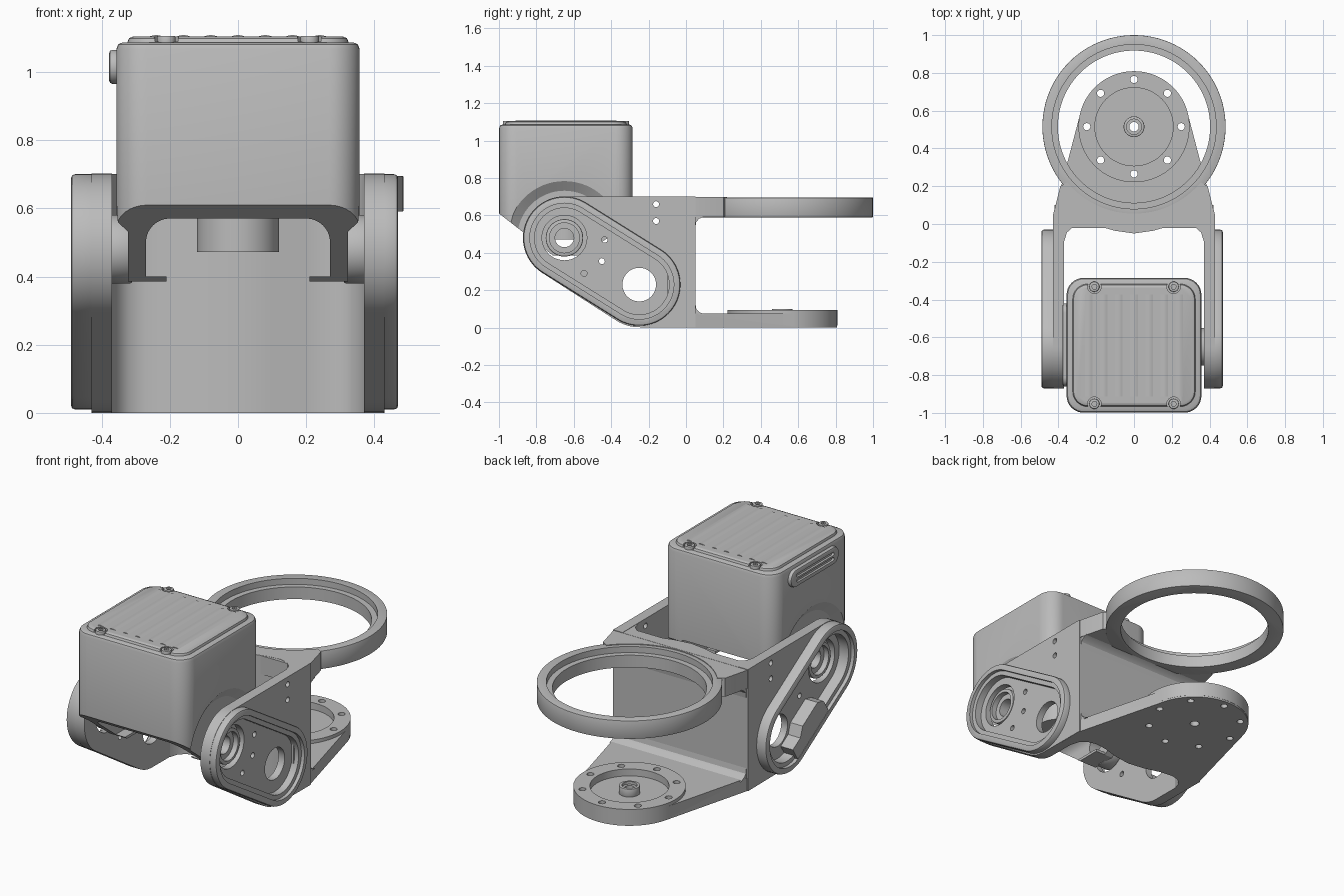
import bpy, bmesh, math
from mathutils import Vector
from mathutils.geometry import convex_hull_2d

cube = bpy.data.objects.get("Cube")
if cube:
    bpy.data.objects.remove(cube, do_unlink=True)

grey = bpy.data.materials.new("light grey metal")
grey.use_nodes = True
grey.diffuse_color = (0.5, 0.5, 0.5, 1)
grey.node_tree.nodes["Principled BSDF"].inputs["Base Color"].default_value = (0.5, 0.5, 0.5, 1)


def circle(c, r, n=64):
    return [(c[0] + r * math.cos(math.tau * i / n), c[1] + r * math.sin(math.tau * i / n))
            for i in range(n)]


def hull(*groups):
    """Convex outline around points and circles."""
    pts = [Vector(p) for g in groups for p in g]
    return [tuple(pts[i]) for i in convex_hull_2d(pts)]


def rounded(cx, cy, hx, hy, r):
    return hull(*[circle((cx + sx * (hx - r), cy + sy * (hy - r)), r, 32)
                  for sx in (-1, 1) for sy in (-1, 1)])


def prism(name, pts, lo, hi, axis="z", bevel=0, taper=None):
    """Extrude an outline along an axis; taper is (centre, scale) for the far end."""
    place = {"z": lambda a, b, t: (a, b, t),
             "x": lambda a, b, t: (t, a, b),
             "y": lambda a, b, t: (a, t, b)}[axis]
    far = pts
    if taper:
        (cx, cy), s = taper
        far = [(cx + (a - cx) * s, cy + (b - cy) * s) for a, b in pts]
    bm = bmesh.new()
    low = [bm.verts.new(place(a, b, lo)) for a, b in pts]
    top = [bm.verts.new(place(a, b, hi)) for a, b in far]
    caps = [bm.faces.new(low), bm.faces.new(top)]
    for i in range(len(pts)):
        j = (i + 1) % len(pts)
        bm.faces.new((low[i], low[j], top[j], top[i]))
    bmesh.ops.recalc_face_normals(bm, faces=bm.faces)
    if bevel:
        bmesh.ops.bevel(bm, geom=[e for f in caps for e in f.edges], offset=bevel,
                        segments=2, profile=0.5, affect="EDGES")
    mesh = bpy.data.meshes.new(name)
    bm.to_mesh(mesh)
    bm.free()
    mesh.materials.append(grey)
    obj = bpy.data.objects.new(name, mesh)
    bpy.context.scene.collection.objects.link(obj)
    return obj


def combine(obj, tools, op="DIFFERENCE"):
    """Apply boolean tools to an object and remove them."""
    for tool in tools:
        mod = obj.modifiers.new("bool", "BOOLEAN")
        mod.operation, mod.solver, mod.object = op, "EXACT", tool
        bpy.context.view_layer.update()
        deps = bpy.context.evaluated_depsgraph_get()
        mesh = bpy.data.meshes.new_from_object(obj.evaluated_get(deps))
        obj.modifiers.clear()
        obj.data = mesh
        bpy.data.objects.remove(tool, do_unlink=True)
    return obj


def cyl(c, r, lo, hi, axis="z", n=48):
    return prism("cutter", circle(c, r, n), lo, hi, axis)


PIVOT, LOWER, HUB = (-0.65, 0.48), (-0.25, 0.23), (0, 0.515)


def pill(r):
    return hull(circle(PIVOT, r), circle(LOWER, r))


# Side arms with hollowed, pill-shaped housings
def arm(name, s, outer):
    plate = hull(circle(PIVOT, 0.222), circle(LOWER, 0.228), [(0.05, 0.702), (0.05, 0)])
    body = prism(name, plate, s * 0.37, s * 0.43, "x")
    combine(body, [prism("housing", pill(0.22), s * 0.372, s * outer, "x", 0.012)], "UNION")
    cutters = [prism("cutter", pill(0.185), s * (outer - 0.02), s * 0.6, "x"),
               prism("cutter", pill(0.16), s * 0.41, s * 0.6, "x"),
               cyl(PIVOT, 0.12, s * 0.3, s * 0.6, "x"),
               cyl(LOWER, 0.09, s * 0.3, s * 0.6, "x")]
    for c in ((-0.435, 0.47), (-0.45, 0.355), (-0.545, 0.29), (-0.16, 0.66), (-0.16, 0.57)):
        cutters.append(cyl(c, 0.016, s * 0.3, s * 0.6, "x", 16))
    return combine(body, cutters)


arm("left_arm", 1, 0.47)
arm("right_arm", -1, 0.49)

# Raised cover along the lower edge of the right housing
axis = Vector((-0.4, 0.25)).normalized()
down = Vector((-axis.y, axis.x))
cover = [tuple(Vector(LOWER) + axis * u + down * v)
         for u, v in ((-0.03, 0.1), (0.05, 0.1), (0.1, 0.06), (0.26, 0.06), (0.3, 0.1),
                      (0.3, 0.2), (-0.03, 0.2))]
prism("right_housing_cover", cover, -0.405, -0.488, "x")

# Bearing bushes in the arm pivots
for side, s in (("left", 1), ("right", -1)):
    combine(prism(side + "_pivot_bush", circle(PIVOT, 0.1), s * 0.31, s * 0.4, "x", 0.006),
            [cyl(PIVOT, 0.08, s * 0.37, s * 0.5, "x"), cyl(PIVOT, 0.05, s * 0.2, s * 0.5, "x")])

# Rear wall with a bulging inner face and filleted corners
half = [(0.1, -0.036), (0.2, -0.008), (0.27, 0), (0.32, -0.012), (0.355, -0.045), (0.372, -0.1)]
inner = [(-x, y) for x, y in reversed(half)] + [(0, -0.05)] + half
prism("rear_wall", inner + [(0.425, -0.1), (0.425, 0.05), (-0.425, 0.05), (-0.425, -0.1)], 0, 0.7)
for name, z, d in (("lower_fillet", 0.07, 1), ("upper_fillet", 0.595, -1)):
    prism(name, [(0.04, z), (0.1, z), (0.07, z + d * 0.013), (0.055, z + d * 0.03),
                 (0.05, z + d * 0.06), (0.04, z + d * 0.06)], -0.42, 0.42, "x")

# Upper flange and carrying ring
flange = prism("ring_flange", [(-0.428, -0.02), (0.428, -0.02), (0.428, 0.05), (0.39, 0.2),
                               (0.3, 0.25), (-0.3, 0.25), (-0.39, 0.2), (-0.428, 0.05)],
               0.592, 0.699)
combine(flange, [cyl(HUB, 0.46, 0.4, 0.9, n=96)])
ring = prism("upper_ring", circle(HUB, 0.485, 96), 0.59, 0.695, bevel=0.003)
combine(ring, [cyl(HUB, 0.435, 0.66, 0.9, n=96), cyl(HUB, 0.403, 0.4, 0.9, n=96)])

# Base plate with recessed round seat, bolt holes and hub
base = prism("base_plate", hull(circle(HUB, 0.293, 96), [(-0.43, 0.03), (0.43, 0.03)]), 0, 0.075)
combine(base, [prism("seat", circle(HUB, 0.294, 96), 0.01, 0.095)], "UNION")
holes = [cyl(HUB, 0.207, 0.055, 0.2)]
holes += [cyl(c, 0.019, -0.1, 0.2, n=20) for c in circle(HUB, 0.25, 8)]
combine(base, holes + [cyl(HUB, 0.025, -0.1, 0.2)])
combine(prism("base_hub", circle(HUB, 0.055), 0.05, 0.1, bevel=0.004),
        [cyl(HUB, 0.04, 0.085, 0.2), cyl(HUB, 0.025, 0, 0.2)])

# Head: rounded box with sloped underside and an open channel
MID = -0.642
head = prism("head_box", rounded(0, MID, 0.357, 0.357, 0.09), 0.2, 1.087, bevel=0.02)
side = [(-1.1, 1.2), (-1.1, 0.688), (-0.71, 0.385), (-0.57, 0.385), (-0.285, 0.56),
        (-0.2, 0.56), (-0.2, 1.2)]
combine(head, [prism("profile", side, -0.5, 0.5, "x")], "INTERSECT")
channel = hull(circle((-0.2, 0.5), 0.07), circle((0.2, 0.5), 0.07), [(-0.27, 0.1), (0.27, 0.1)])
head_cuts = [prism("cutter", channel, -1.2, 0, "y"), cyl(PIVOT, 0.05, -0.5, 0.5, "x")]
for s in (-1, 1):
    head_cuts.append(prism("cutter", circle(PIVOT, 0.315), s * 0.365, s * 0.322, "x",
                           taper=(PIVOT, 0.8)))
combine(head, head_cuts)
for side_name, s in (("left", 1), ("right", -1)):
    prism(side_name + "_head_foot", [(-0.71, 0.385), (-0.57, 0.385), (-0.57, 0.4), (-0.73, 0.4)],
          s * 0.21, s * 0.318, "x")
prism("head_spigot", circle((0, MID), 0.12), 0.472, 0.6)

# Lid with wavy ribs and four screws
lid = prism("head_lid", rounded(0, MID, 0.325, 0.325, 0.08), 1.06, 1.104, bevel=0.018)
spots = [(sx * 0.21, MID + sy * 0.31) for sx in (-1, 1) for sy in (-1, 1)]
combine(lid, [cyl(c, 0.036, 1.089, 1.3, n=32) for c in spots])
wave = [(x / 200, 1.104 + 0.004 * math.cos(x / 200 * math.tau / 0.08)) for x in range(-56, 57)]
prism("lid_ribs", wave + [(0.28, 1.09), (-0.28, 1.09)], MID - 0.27, MID + 0.27, "y")
for i, c in enumerate(spots):
    combine(prism("lid_screw_%d" % (i + 1), circle(c, 0.027, 32), 1.07, 1.106, bevel=0.004),
            [cyl(c, 0.014, 1.09, 1.2, n=6)])

# Long port on the right face of the head
port_ends = ((-0.81, 1.015), (-0.47, 1.015))
port = prism("head_port", hull(*[circle(c, 0.05, 32) for c in port_ends]), -0.34, -0.378, "x", 0.01)
combine(port, [prism("cutter", hull(*[circle((y, z), 0.01, 16) for y in (-0.8, -0.48)]),
                     -0.365, -0.5, "x") for z in (1.0, 1.03)])

# Smooth shading on curved parts, sharp edges kept
for o in bpy.context.scene.objects:
    o.select_set(o.type == "MESH")
    if o.type == "MESH":
        bpy.context.view_layer.objects.active = o
bpy.ops.object.shade_smooth_by_angle(angle=math.radians(30))
